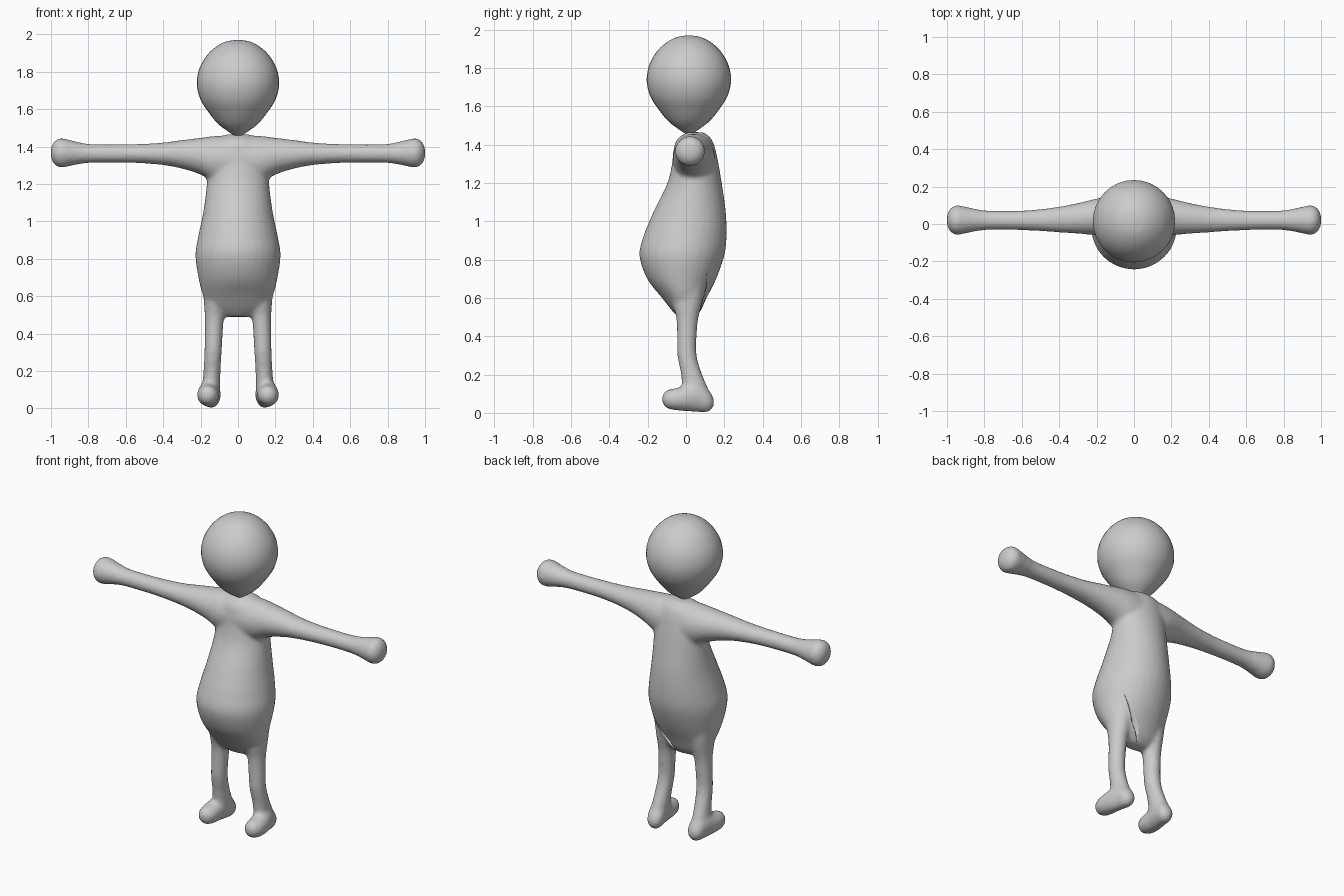
import bpy, bmesh, math
from mathutils import Vector

if "Cube" in bpy.data.objects:
    bpy.data.objects.remove(bpy.data.objects["Cube"])


def smooth_path(st, steps=5):
    # Catmull-Rom interpolation between the cross-section stations
    out = []
    pts = [st[0]] + list(st) + [st[-1]]
    for i in range(1, len(pts) - 2):
        a, b, c, d = pts[i - 1:i + 3]
        for k in range(steps):
            t = k / steps
            out.append([0.5 * (2 * q + (r - p) * t + (2 * p - 5 * q + 4 * r - s) * t * t
                               + (3 * q - p - 3 * r + s) * t ** 3)
                        for p, q, r, s in zip(a, b, c, d)])
    out.append(list(st[-1]))
    return out


def loft(bm, axis, stations, mirror=1, n=32):
    # station: position along axis, low/high of first cross axis, low/high of second
    rings = []
    for w, u0, u1, v0, v1 in smooth_path(stations):
        ring = []
        for i in range(n):
            a = 2 * math.pi * i / n
            u = (u0 + u1) / 2 + (u1 - u0) / 2 * math.cos(a)
            v = (v0 + v1) / 2 + (v1 - v0) / 2 * math.sin(a)
            x, y, z = {'X': (w, u, v), 'Y': (u, w, v), 'Z': (u, v, w)}[axis]
            ring.append(bm.verts.new((x * mirror, y, z)))
        rings.append(ring)
    faces = [bm.faces.new(rings[0]), bm.faces.new(rings[-1])]
    for r, s in zip(rings, rings[1:]):
        for i in range(n):
            j = (i + 1) % n
            faces.append(bm.faces.new((r[i], r[j], s[j], s[i])))
    bmesh.ops.recalc_face_normals(bm, faces=faces)


def finish(bm, name):
    me = bpy.data.meshes.new(name)
    bm.to_mesh(me)
    bm.free()
    ob = bpy.data.objects.new(name, me)
    bpy.context.collection.objects.link(ob)
    for p in me.polygons:
        p.use_smooth = True
    return ob


# egg-shaped head
bm = bmesh.new()
head = [(1.455, .012), (1.475, .045), (1.52, .105), (1.58, .155), (1.65, .2), (1.73, .22),
        (1.81, .209), (1.88, .172), (1.93, .122), (1.96, .067), (1.97, .012)]
loft(bm, 'Z', [(z, -r, r, .015 - r, .015 + r) for z, r in head])
finish(bm, "head")

# torso with round belly
bm = bmesh.new()
loft(bm, 'Z', [
    (.49, -.08, .08, -.03, .04), (.53, -.15, .15, -.07, .075), (.6, -.187, .187, -.125, .108),
    (.7, -.212, .212, -.203, .158), (.82, -.228, .228, -.243, .2), (.92, -.213, .213, -.223, .212),
    (1.05, -.186, .186, -.17, .208), (1.2, -.167, .167, -.097, .187), (1.32, -.165, .165, -.07, .166),
    (1.4, -.15, .15, -.06, .147), (1.44, -.12, .12, -.035, .125), (1.465, -.06, .06, .01, .09)])

for s in (1, -1):
    # arm and round fist
    loft(bm, 'X', [
        (0, -.07, .155, 1.2, 1.462), (.12, -.067, .15, 1.21, 1.457), (.2, -.06, .136, 1.25, 1.447),
        (.3, -.052, .112, 1.282, 1.435), (.42, -.044, .09, 1.303, 1.42),
        (.58, -.034, .073, 1.313, 1.413), (.78, -.032, .072, 1.313, 1.413),
        (.87, -.044, .086, 1.302, 1.428), (.945, -.058, .1, 1.287, 1.445),
        (.98, -.043, .085, 1.303, 1.43), (1.0, -.01, .052, 1.336, 1.397)], s)
    # leg
    loft(bm, 'Z', [
        (.68, .04, .19, -.06, .1), (.58, .055, .184, -.07, .085), (.5, .072, .178, -.052, .066),
        (.42, .08, .177, -.047, .057), (.3, .087, .18, -.045, .056),
        (.2, .093, .185, -.026, .085), (.12, .095, .19, -.02, .118), (.06, .1, .19, -.02, .125)], s)
    # foot, toes turned outward
    loft(bm, 'Y', [
        (-.124, .145, .177, .055, .09), (-.105, .117, .203, .027, .117), (-.06, .103, .219, .014, .128),
        (0, .1, .215, .009, .145), (.06, .094, .202, .004, .165), (.11, .093, .19, .003, .13),
        (.138, .11, .172, .022, .09), (.146, .132, .152, .045, .065)], s)

body = finish(bm, "body")
m = body.modifiers.new("fuse", 'REMESH')
m.mode = 'VOXEL'
m.voxel_size = .011
m.use_smooth_shade = True
m = body.modifiers.new("blend", 'SMOOTH')
m.factor = .5
m.iterations = 10

# narrow slit low on the back, right of centre
bm = bmesh.new()
outline = [(.16, .05, .73), (.085, .045, .58), (.02, .02, .5), (.045, .02, .57)]
near = [bm.verts.new(p) for p in outline]
far = [bm.verts.new((x, .3, z)) for x, y, z in outline]
bm.faces.new(near)
bm.faces.new(far)
for i in range(4):
    j = (i + 1) % 4
    bm.faces.new((near[i], near[j], far[j], far[i]))
bmesh.ops.triangulate(bm, faces=bm.faces[:])
bmesh.ops.recalc_face_normals(bm, faces=bm.faces)
cutter = finish(bm, "slit_cutter")
cutter.hide_render = True
cutter.hide_set(True)
m = body.modifiers.new("slit", 'BOOLEAN')
m.operation = 'DIFFERENCE'
m.object = cutter
